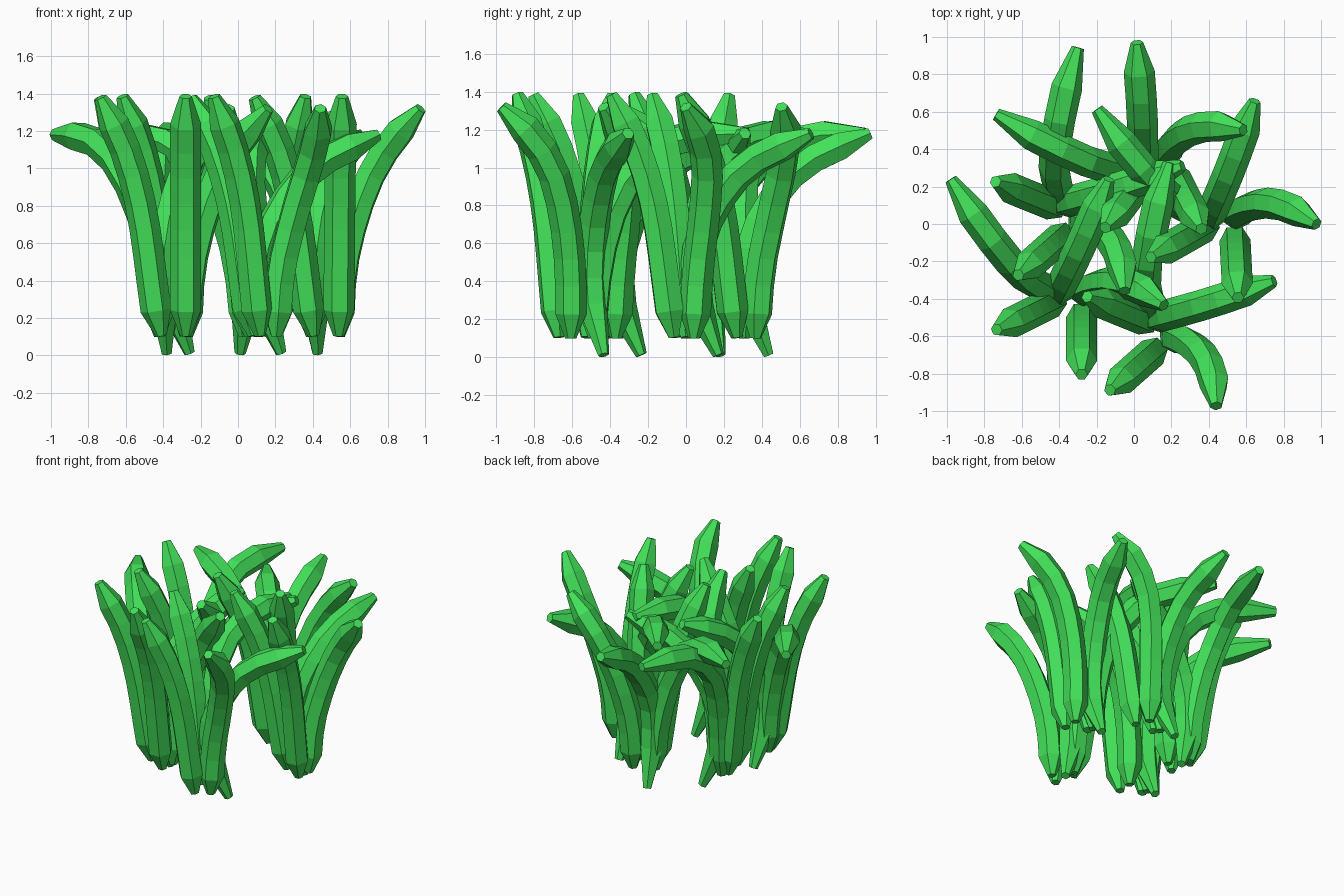
import bpy, bmesh, math
from mathutils import Vector, Matrix

if "Cube" in bpy.data.objects:
    bpy.data.objects.remove(bpy.data.objects["Cube"])

green = bpy.data.materials.new("leaf_green")
green.diffuse_color = (0.055, 0.75, 0.10, 1)
green.use_nodes = True
green.node_tree.nodes["Principled BSDF"].inputs["Base Color"].default_value = green.diffuse_color

RADIUS = 0.083
# Centre lines of the five blades in one clump: (path, base taper length, tip taper length)
BLADES = {
    "upright_blade": ([(.12, -.075, .105), (.12, -.10, .25), (.12, -.17, .75),
                       (.12, -.265, 1.09), (.12, -.405, 1.385)], .14, .165),
    "leaning_blade": ([(-.01, -.005, .105), (-.04, -.02, .25), (-.11, -.055, .75),
                       (-.20, -.10, 1.09), (-.335, -.165, 1.38)], .14, .165),
    "arching_blade": ([(.018, .165, .012), (0, .055, .28), (.005, .06, .58), (.06, .17, .84),
                       (.14, .34, 1.03), (.265, .64, 1.18)], .28, .17),
    "drooping_blade": ([(-.02, .04, .10), (-.03, .045, .35), (-.10, .07, .70), (-.21, .14, .97),
                        (-.33, .28, 1.12), (-.45, .44, 1.17), (-.58, .64, 1.18)], .13, .22),
    "swaying_blade": ([(.13, .03, .10), (.15, .05, .45), (.22, .08, .75), (.32, .09, 1.0),
                       (.44, .05, 1.18), (.56, -.035, 1.32)], .13, .17),
}
# Clumps: x, y, turn in degrees
CLUMPS = [(-.40, -.40, 0), (.415, .005, 3), (.095, -.53, -48.5), (-.395, .085, -48.5),
          (.07, .28, 27)]


def smooth_path(pts, steps=16):
    """Catmull-Rom curve through the points."""
    p = [Vector(q) for q in pts]
    p = [2 * p[0] - p[1]] + p + [2 * p[-1] - p[-2]]
    out = []
    for i in range(1, len(p) - 2):
        a, b, c, d = p[i - 1:i + 3]
        for k in range(steps):
            t = k / steps
            out.append(0.5 * (2 * b + (c - a) * t + (2 * a - 5 * b + 4 * c - d) * t ** 2
                              + (3 * b - a - 3 * c + d) * t ** 3))
    return out + [p[-2]]


def point_at(path, dist):
    """Position and direction at a distance along the path."""
    for a, b in zip(path, path[1:]):
        step = (b - a).length
        if dist <= step or b is path[-1]:
            return a.lerp(b, min(dist / step, 1)), (b - a).normalized()
        dist -= step


def blade_mesh(name, pts, base_len, tip_len, body_segments=7):
    """Six-sided tube along a curve, pinched at both ends."""
    path = smooth_path(pts)
    total = sum((b - a).length for a, b in zip(path, path[1:]))
    body = total - base_len - tip_len
    stations = [(0, .36)]
    stations += [(base_len + body * i / body_segments, 1) for i in range(body_segments + 1)]
    stations += [(total, .40)]
    lean = path[-1] - path[0]
    side0 = Vector((-lean.y, lean.x, 0)).normalized()
    bm = bmesh.new()
    rings = []
    for dist, scale in stations:
        pos, tan = point_at(path, dist)
        side = (side0 - tan * side0.dot(tan)).normalized()
        nor = tan.cross(side)
        rings.append([bm.verts.new(pos + RADIUS * scale * (
            side * math.cos(k * math.pi / 3) + nor * math.sin(k * math.pi / 3)))
            for k in range(6)])
    for r, s in zip(rings, rings[1:]):
        for k in range(6):
            bm.faces.new((r[k], r[(k + 1) % 6], s[(k + 1) % 6], s[k]))
    bm.faces.new(rings[0][::-1])
    bm.faces.new(rings[-1])
    bmesh.ops.recalc_face_normals(bm, faces=bm.faces)
    mesh = bpy.data.meshes.new(name)
    bm.to_mesh(mesh)
    bm.free()
    mesh.materials.append(green)
    return mesh


# Five turned copies of the same clump
meshes = {n: blade_mesh(n, *spec) for n, spec in BLADES.items()}
for x, y, turn in CLUMPS:
    place = Matrix.Translation((x, y, 0)) @ Matrix.Rotation(math.radians(turn), 4, 'Z')
    for name, mesh in meshes.items():
        blade = bpy.data.objects.new(name, mesh)
        blade.matrix_world = place
        bpy.context.collection.objects.link(blade)
